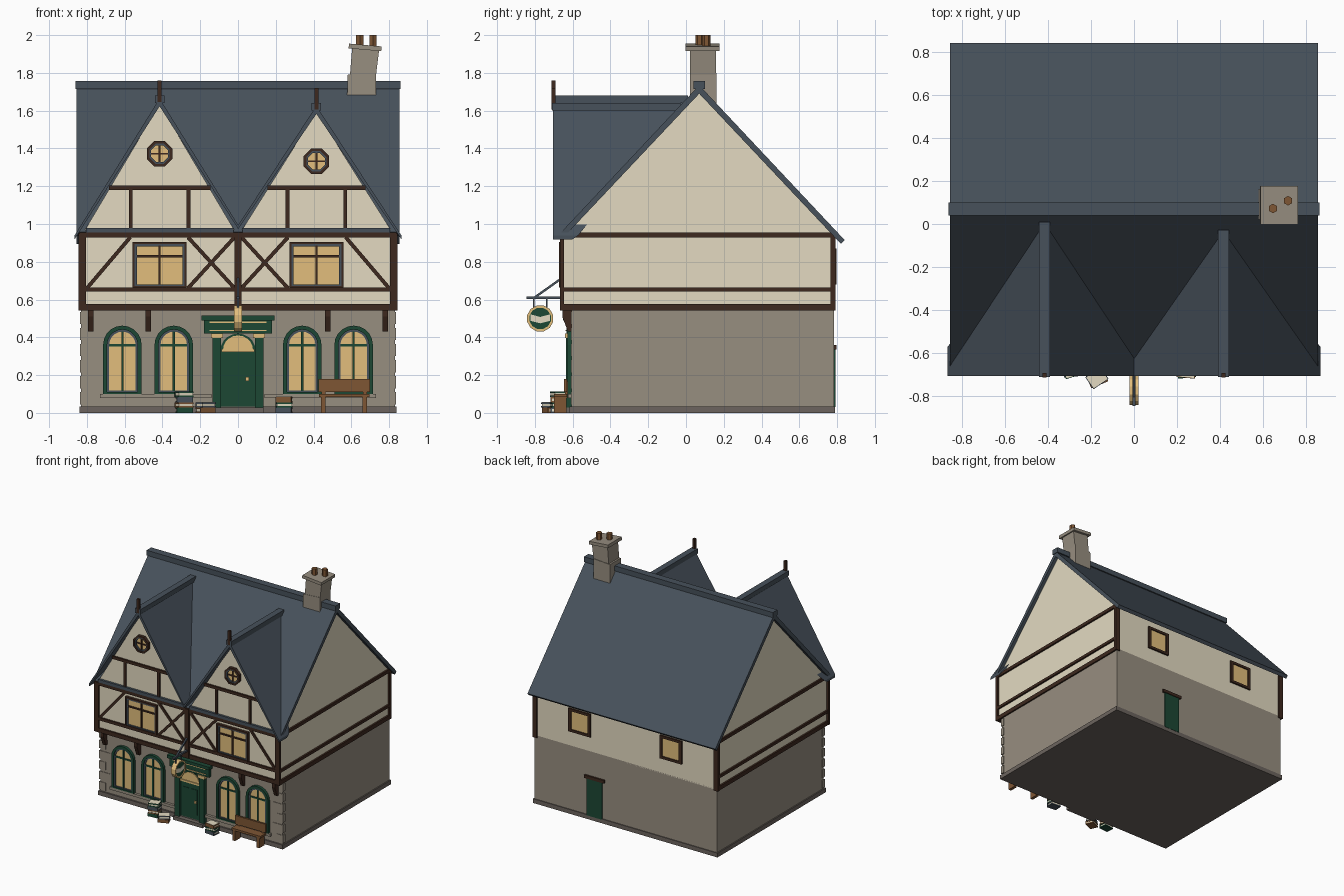
import bpy, bmesh, math
from math import sin, cos, pi

if "Cube" in bpy.data.objects:
    bpy.data.objects.remove(bpy.data.objects["Cube"])


def material(name, rgb):
    m = bpy.data.materials.new(name)
    lin = [((c / 255 + 0.055) / 1.055) ** 2.4 for c in rgb]
    m.diffuse_color = (*lin, 1)
    m.use_nodes = True
    m.node_tree.nodes["Principled BSDF"].inputs["Base Color"].default_value = m.diffuse_color
    return m


SLATE = material("slate", (71, 81, 91))
CREAM = material("cream_plaster", (227, 218, 193))
STONE = material("stone", (151, 142, 128))
PLINTH = material("dark_stone", (108, 100, 94))
TIMBER = material("dark_timber", (61, 40, 30))
GREEN = material("green_paint", (28, 71, 52))
GLASS = material("warm_glass", (226, 190, 124))
WOOD = material("brown_wood", (126, 86, 52))


# ---- helpers ----
def mesh_object(name, verts, faces, mat):
    me = bpy.data.meshes.new(name)
    me.from_pydata(verts, [], faces)
    bm = bmesh.new()
    bm.from_mesh(me)
    bmesh.ops.recalc_face_normals(bm, faces=bm.faces)
    bm.to_mesh(me)
    bm.free()
    me.materials.append(mat)
    ob = bpy.data.objects.new(name, me)
    bpy.context.collection.objects.link(ob)
    return ob


def place(axis, t, p):
    return {"x": (t, p[0], p[1]), "y": (p[0], t, p[1]), "z": (p[0], p[1], t)}[axis]


def prism(name, pts, axis, lo, hi, mat):
    n = len(pts)
    v = [place(axis, t, p) for t in (lo, hi) for p in pts]
    f = [tuple(range(n)), tuple(range(n, 2 * n))]
    f += [(i, (i + 1) % n, n + (i + 1) % n, n + i) for i in range(n)]
    return mesh_object(name, v, f, mat)


def ring(name, outer, inner, axis, lo, hi, mat):
    n = len(outer)
    v = [place(axis, t, p) for t in (lo, hi) for loop in (outer, inner) for p in loop]
    f = []
    for i in range(n):
        j = (i + 1) % n
        for a, b in ((0, n), (2 * n, 3 * n), (0, 2 * n), (n, 3 * n)):
            f.append((a + i, a + j, b + j, b + i))
    return mesh_object(name, v, f, mat)


def rect(a0, a1, b0, b1):
    return [(a0, b0), (a1, b0), (a1, b1), (a0, b1)]


def box(name, x0, x1, y0, y1, z0, z1, mat):
    return prism(name, rect(x0, x1, y0, y1), "z", z0, z1, mat)


def ngon(cx, cy, r, n=8):
    return [(cx + r * cos(2 * pi * (i + .5) / n), cy + r * sin(2 * pi * (i + .5) / n)) for i in range(n)]


def arch(cx, r, z0, spring):
    return [(cx - r, z0), (cx + r, z0)] + [(cx + r * cos(a * pi / 10), spring + r * sin(a * pi / 10)) for a in range(11)]


def strip(p, q, w):
    dx, dz = q[0] - p[0], q[1] - p[1]
    k = w / 2 / math.hypot(dx, dz)
    ox, oz = -dz * k, dx * k
    return [(p[0] + ox, p[1] + oz), (q[0] + ox, q[1] + oz), (q[0] - ox, q[1] - oz), (p[0] - ox, p[1] - oz)]


def turned(cx, cy, w, d, a, oy=0):
    return [(cx + x * cos(a) - y * sin(a), cy + x * sin(a) + y * cos(a))
            for x, y in rect(-w / 2, w / 2, oy - d / 2, oy + d / 2)]


FY, UY, BY = -0.605, -0.65, 0.783     # shop front, upper front, back
RY, RZ, SL = 0.07, 1.735, 1.065       # main ridge and slope

# ---- walls ----
box("plinth", -0.84, 0.84, -0.618, 0.79, 0, 0.035, PLINTH)
box("ground_floor", -0.83, 0.83, FY, BY, 0.03, 0.56, STONE)
prism("upper_walls", [(UY, 0.55), (BY, 0.55), (BY, 0.945), (RY, 1.70), (UY, 0.935)], "x", -0.828, 0.828, CREAM)
for s in (-1, 1):
    for i in range(6):
        xs = sorted((s * 0.837, s * (0.74 if i % 2 else 0.78)))
        box("quoin", *xs, FY - 0.004, FY + 0.025, 0.045 + i * 0.085, 0.11 + i * 0.085, STONE)

# ---- main roof ----
for y in (-0.66, 0.84):
    z = RZ - SL * abs(y - RY)
    prism("main_roof", [(RY, RZ), (y, z), (y - math.copysign(0.02, y), z - 0.02), (RY, RZ - 0.045)],
          "x", -0.855, 0.855, SLATE)
box("ridge_cap", -0.86, 0.86, RY - 0.03, RY + 0.03, 1.715, 1.757, SLATE)

# ---- front gables ----
for s, zr in ((-1, 1.665), (1, 1.625)):
    cx = s * 0.415
    k = (zr - 0.94) / 0.45
    back = RY - (RZ - zr) / SL
    prism("gable_wall", [(cx - 0.412, 0.94), (cx + 0.412, 0.94), (cx, zr - 0.03)], "y", UY, back - 0.05, CREAM)
    for side in (-1, 1):
        w = 0.45 if side == s else 0.415
        xe, ze = cx + side * w, zr - k * w
        v = []
        for dz, ye in ((0, -0.57), (-0.042, -0.60)):
            v += [(cx, -0.705, zr + dz), (xe, -0.705, ze + dz * .5), (xe, ye, ze + dz * .5), (cx, back + .01, zr + dz)]
        mesh_object("gable_roof", v, [(0, 1, 2, 3), (4, 5, 6, 7), (0, 1, 5, 4), (1, 2, 6, 5), (2, 3, 7, 6), (3, 0, 4, 7)], SLATE)
    box("gable_ridge_cap", cx - 0.025, cx + 0.025, -0.71, back + 0.005, zr - 0.025, zr + 0.015, SLATE)
    box("finial", cx - 0.01, cx + 0.01, -0.712, -0.692, zr - 0.02, zr + 0.095, TIMBER)
    # gable framing
    hw = (zr - 1.20) / k - 0.02
    box("gable_rail", cx - hw, cx + hw, -0.664, UY, 1.18, 1.203, TIMBER)
    for px in (-0.153, 0.153):
        box("gable_post", cx + px - 0.01, cx + px + 0.01, -0.662, UY, 0.95, 1.185, TIMBER)
    box("gable_flashing", cx - 0.39, cx + 0.39, -0.668, UY, 0.955, 0.98, SLATE)
    # octagonal window
    zc = zr - 0.293
    ring("round_frame", ngon(cx, zc, 0.073), ngon(cx, zc, 0.058), "y", -0.675, UY, TIMBER)
    ring("round_sash", ngon(cx, zc, 0.058), ngon(cx, zc, 0.048), "y", -0.67, UY, SLATE)
    prism("round_glass", ngon(cx, zc, 0.05), "y", -0.658, UY, GLASS)
    box("round_mullion", cx - 0.005, cx + 0.005, -0.666, UY, zc - 0.05, zc + 0.05, TIMBER)
    box("round_transom", cx - 0.05, cx + 0.05, -0.665, UY, zc - 0.005, zc + 0.005, TIMBER)

# ---- timber frame ----
for z0, z1 in ((0.543, 0.577), (0.642, 0.665), (0.928, 0.955)):
    box("front_beam", -0.84, 0.84, -0.664, UY, z0, z1, TIMBER)
    for s in (-1, 1):
        xs = sorted((s * 0.842, s * 0.82))
        box("side_beam", *xs, -0.655, 0.788, z0, z1, TIMBER)
box("centre_post", -0.018, 0.018, -0.668, UY, 0.55, 0.95, TIMBER)
for s in (-1, 1):
    xs = sorted((s * 0.845, s * 0.805))
    box("front_corner_post", *xs, -0.666, -0.645, 0.543, 0.95, TIMBER)
    box("back_corner_post", *xs, 0.765, 0.792, 0.543, 0.95, TIMBER)
    for a, b in (((0.80, 0.66), (0.57, 0.93)), ((0.018, 0.66), (0.265, 0.93)), ((0.018, 0.93), (0.265, 0.66))):
        prism("brace", strip((s * a[0], a[1]), (s * b[0], b[1]), 0.02), "y", -0.66, UY, TIMBER)
    for x in (0.475, 0.78):
        prism("jetty_bracket", [(FY, 0.43), (FY - 0.02, 0.43), (-0.655, 0.51), (-0.655, 0.545), (FY, 0.545)],
              "x", s * x - 0.014, s * x + 0.014, TIMBER)
    # upper windows
    cx = s * 0.415
    ring("window_frame", rect(cx - .143, cx + .143, .664, .905), rect(cx - .132, cx + .132, .672, .893), "y", -0.672, UY, TIMBER)
    ring("window_sash", rect(cx - .132, cx + .132, .672, .893), rect(cx - .12, cx + .12, .68, .882), "y", -0.666, UY, SLATE)
    box("window_glass", cx - .125, cx + .125, -0.658, UY, .675, .888, GLASS)
    box("window_mullion", cx - .006, cx + .006, -0.668, UY, .68, .885, TIMBER)
    box("window_transom", cx - .12, cx + .12, -0.667, UY, .823, .835, TIMBER)
    # back windows
    ring("back_window_frame", rect(cx - .1, cx + .1, .68, .87), rect(cx - .075, cx + .075, .70, .85), "y", BY, 0.797, TIMBER)
    box("back_window_glass", cx - .08, cx + .08, BY, 0.788, .695, .855, GLASS)
    # arched shop windows
    for x in (0.34, 0.612):
        c = s * x
        ring("arch_frame", arch(c, .102, .10, .36), arch(c, .081, .11, .36), "y", -0.628, FY, GREEN)
        ring("arch_sash", arch(c, .081, .11, .36), arch(c, .07, .118, .36), "y", -0.62, FY, SLATE)
        prism("arch_glass", arch(c, .073, .113, .36), "y", -0.613, FY, GLASS)
        box("arch_mullion", c - .006, c + .006, -0.621, FY, .115, .43, GREEN)
        box("arch_transom", c - .07, c + .07, -0.62, FY, .352, .364, GREEN)
    xs = sorted((s * 0.14, s * 0.73))
    box("window_sill", *xs, -0.626, FY, 0.078, 0.1, STONE)

# ---- back door ----
box("back_door", 0.21, 0.35, BY, 0.792, 0.03, 0.34, GREEN)
box("back_lintel", 0.19, 0.37, BY, 0.798, 0.335, 0.36, TIMBER)

# ---- front entrance ----
box("door_step", -0.135, 0.135, -0.655, FY, 0, 0.028, PLINTH)
prism("door_arch_panel", arch(0, 0.095, 0.03, 0.325), "y", -0.612, FY, GREEN)
box("door_leaf", -0.08, 0.08, -0.618, FY, 0.03, 0.33, GREEN)
for s in (-1, 1):
    xs = sorted((s * 0.09, s * 0.135))
    box("door_pilaster", *xs, -0.634, FY, 0.02, 0.40, GREEN)
    xs = sorted((s * 0.08, s * 0.142))
    box("pilaster_capital", *xs, -0.64, FY, 0.397, 0.42, GLASS)
    xs = sorted((s * 0.012, s * 0.062))
    box("door_panel", *xs, -0.622, FY, 0.07, 0.28, GREEN)
prism("fanlight", arch(0, 0.08, 0.325, 0.33), "y", -0.619, FY, GLASS)
box("fanlight_rail", -0.088, 0.088, -0.626, FY, 0.322, 0.337, GLASS)
box("door_knob", 0.04, 0.058, -0.632, FY, 0.17, 0.19, GLASS)
box("fascia_board", -0.18, 0.18, -0.632, FY, 0.42, 0.495, GREEN)
box("fascia_cornice", -0.193, 0.193, -0.65, FY, 0.49, 0.515, GREEN)
for z in (0.434, 0.477):
    box("fascia_trim", -0.15, 0.15, -0.637, FY, z, z + 0.006, GLASS)

# ---- hanging sign ----
SY, SZ = -0.772, 0.50
box("sign_arm", -0.008, 0.008, -0.845, UY, 0.602, 0.616, SLATE)
prism("sign_stay", strip((-0.80, 0.612), (-0.655, 0.715), 0.012), "x", -0.006, 0.006, SLATE)
for y in (-0.035, 0.035):
    box("sign_hanger", -0.004, 0.004, SY + y - 0.004, SY + y + 0.004, 0.55, 0.605, SLATE)
ring("sign_rim", ngon(SY, SZ, 0.071, 12), ngon(SY, SZ, 0.058, 12), "x", -0.02, 0.02, GLASS)
prism("sign_face", ngon(SY, SZ, 0.06, 12), "x", -0.014, 0.014, GREEN)
prism("sign_band", [(SY - .052, .487), (SY, .474), (SY + .052, .487), (SY + .052, .522), (SY, .508), (SY - .052, .522)],
      "x", -0.017, 0.017, CREAM)

# ---- bench ----
box("bench_seat", 0.43, 0.695, -0.70, -0.63, 0.083, 0.1, WOOD)
box("bench_back", 0.425, 0.70, -0.645, -0.63, 0.11, 0.18, WOOD)
for x in (0.452, 0.672):
    box("bench_leg", x - 0.012, x + 0.012, -0.70, -0.632, 0, 0.085, WOOD)
    box("bench_post", x - 0.01, x + 0.01, -0.64, -0.628, 0.08, 0.17, WOOD)

# ---- stacks of books, spines outward on alternate books ----
COVERS = (GREEN, WOOD, SLATE)
BH = 0.028
for cx, cy, n, c0, a0 in ((-0.285, -0.675, 4, 0, 0.1), (-0.172, -0.715, 2, 1, 0.4), (0.243, -0.68, 3, 2, -0.1)):
    for i in range(n):
        a, z, col = a0 + 0.2 * (i % 2), i * BH, COVERS[(c0 + i) % 3]
        for dz in (0, 0.02):
            prism("book_cover", turned(cx, cy, 0.085, 0.068, a), "z", z + dz, z + dz + 0.008, col)
        side = -1 if i % 2 == 0 else 1
        prism("book_spine", turned(cx, cy, 0.085, 0.008, a, side * 0.03), "z", z, z + BH, col)
        prism("book_pages", turned(cx, cy, 0.078, 0.062, a), "z", z + 0.007, z + 0.021, CREAM)
    prism("top_page", turned(cx, cy, 0.078, 0.062, a), "z", n * BH, n * BH + 0.002, CREAM)

# ---- chimney ----
prism("chimney_base", [(0.575, 1.5), (0.73, 1.5), (0.731, 1.80), (0.58, 1.79)], "y", 0.02, 0.162, STONE)
prism("chimney_stack", [(0.592, 1.78), (0.731, 1.79), (0.748, 1.93), (0.605, 1.94)], "y", 0.022, 0.158, STONE)
prism("chimney_cap", [(0.585, 1.93), (0.758, 1.915), (0.761, 1.94), (0.588, 1.955)], "y", -0.003, 0.177, STONE)
for x, y in ((0.645, 0.072), (0.715, 0.108)):
    prism("chimney_pot", ngon(x, y, 0.022, 6), "z", 1.93, 2.0, WOOD)
